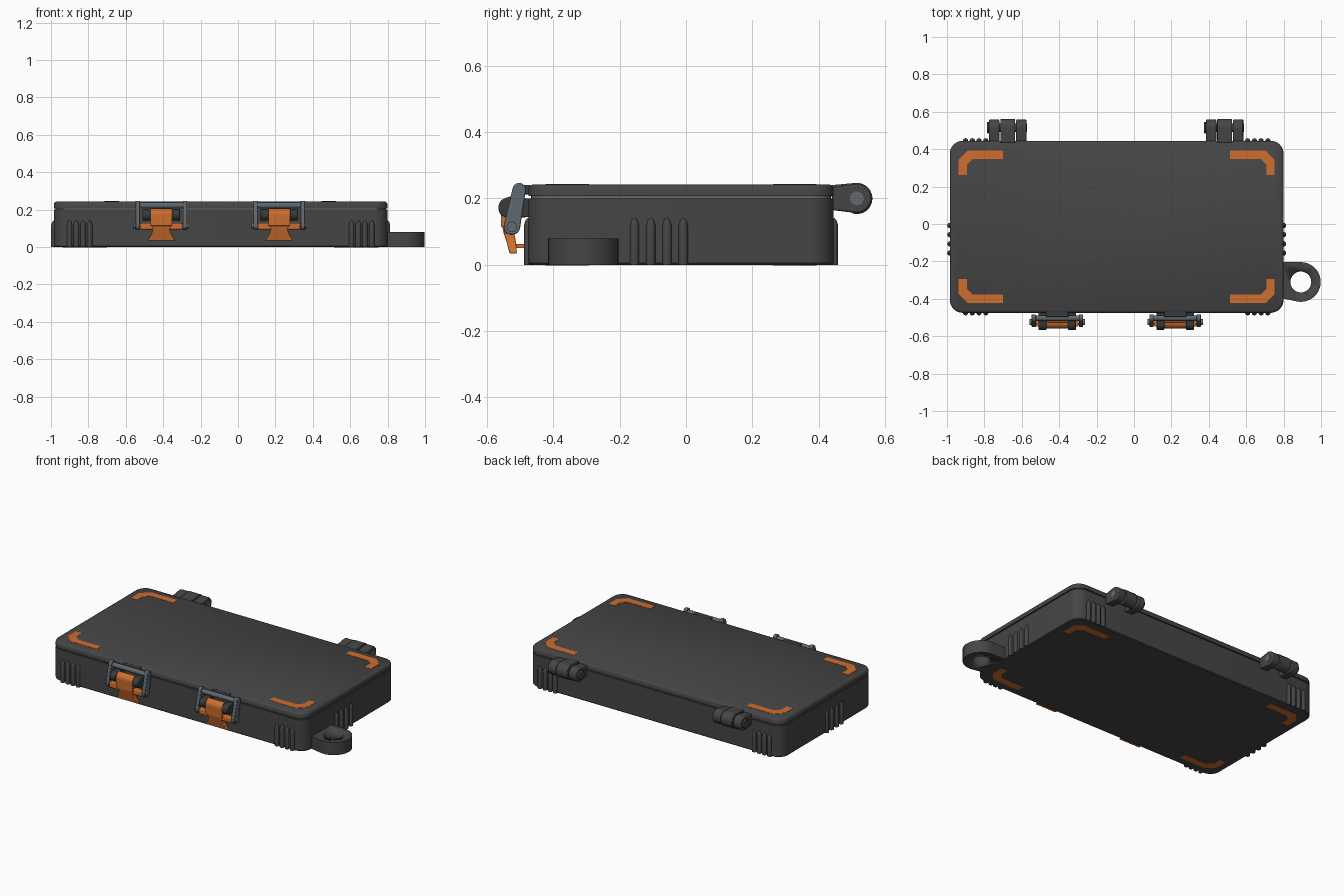
import bpy
import bmesh
from math import sin, cos, pi, radians
from mathutils import Vector

if "Cube" in bpy.data.objects:
    bpy.data.objects.remove(bpy.data.objects["Cube"])


def material(name, rgb):
    m = bpy.data.materials.new(name)
    m.use_nodes = True
    m.diffuse_color = (*rgb, 1)
    m.node_tree.nodes["Principled BSDF"].inputs["Base Color"].default_value = (*rgb, 1)
    return m


dark = material("dark plastic", (0.06, 0.06, 0.06))
black = material("black plastic", (0.04, 0.042, 0.045))
orange = material("orange", (0.62, 0.155, 0.027))
steel = material("blue grey metal", (0.115, 0.14, 0.16))

# Case centre and half sizes
CX, CY, HX, HY = -0.0925, -0.015, 0.8925, 0.46


def loft(name, loops, mat, bevel=0):
    """Skin a stack of equal-length loops and cap both ends."""
    bm = bmesh.new()
    rings = [[bm.verts.new(p) for p in loop] for loop in loops]
    n = len(rings[0])
    for a, b in zip(rings, rings[1:]):
        for i in range(n):
            j = (i + 1) % n
            bm.faces.new((a[i], a[j], b[j], b[i]))
    bm.faces.new(rings[0][::-1])
    bm.faces.new(rings[-1])
    bmesh.ops.recalc_face_normals(bm, faces=bm.faces)
    mesh = bpy.data.meshes.new(name)
    bm.to_mesh(mesh)
    bm.free()
    ob = bpy.data.objects.new(name, mesh)
    bpy.context.collection.objects.link(ob)
    mesh.materials.append(mat)
    if bevel:
        mod = ob.modifiers.new("bevel", "BEVEL")
        mod.width, mod.segments, mod.limit_method = bevel, 2, "ANGLE"
        mod.angle_limit = radians(40)
    bpy.ops.object.select_all(action="DESELECT")
    bpy.context.view_layer.objects.active = ob
    ob.select_set(True)
    bpy.ops.object.shade_smooth_by_angle(angle=radians(35))
    return ob


def prism(name, pts, axis, a, b, mat, bevel=0):
    """Extrude a 2D outline along an axis from a to b."""
    place = {"x": lambda u, v, t: (t, u, v),
             "y": lambda u, v, t: (u, t, v),
             "z": lambda u, v, t: (u, v, t)}[axis]
    return loft(name, [[place(u, v, t) for u, v in pts] for t in (a, b)], mat, bevel)


def box(name, x, y, z, mat, bevel=0):
    outline = [(x[0], y[0]), (x[1], y[0]), (x[1], y[1]), (x[0], y[1])]
    return prism(name, outline, "z", *z, mat, bevel)


def arc(c, r, start, end, n=16):
    angles = [radians(start + (end - start) * i / n) for i in range(n + 1)]
    return [(c[0] + r * cos(t), c[1] + r * sin(t)) for t in angles]


def circle(c, r, n=24):
    return arc(c, r, 0, 360, n)[:-1]


def capsule(p, rp, q, rq):
    """Outline of a bar with round ends, from p to q."""
    d = Vector(q) - Vector(p)
    turn = Vector((1, 0)).angle_signed(d) * -180 / pi
    return arc(q, rq, turn - 90, turn + 90, 10) + arc(p, rp, turn + 90, turn + 270, 10)


def case_loop(inset, z, r=0.07):
    """Rounded rectangle of the case plan."""
    pts = []
    for i, (sx, sy) in enumerate([(1, 1), (-1, 1), (-1, -1), (1, -1)]):
        c = (CX + sx * (HX - r), CY + sy * (HY - r))
        pts += arc(c, r - inset, i * 90, i * 90 + 90, 8)
    return [(x, y, z) for x, y in pts]


# Shell: base, seal and lid
loft("base", [case_loop(0.005, 0), case_loop(0, 0.005), case_loop(0, 0.2)], dark)
loft("seal", [case_loop(0.008, 0.199), case_loop(0.008, 0.208)], steel)
loft("lid", [case_loop(0, 0.207), case_loop(0, 0.229), case_loop(0.004, 0.237),
             case_loop(0.012, 0.242)], dark)


# Grip ribs with pointed tops
def rib(name, x, y):
    loft(name, [[(u, v, z) for u, v in circle((x, y), r, 12)]
                for r, z in ((0.014, 0), (0.014, 0.118), (0.009, 0.134), (0.002, 0.141))], dark)


for i in range(4):
    for sx in (-1, 1):
        rib("side_rib", CX + sx * HX, -0.155 + i * 0.049)
        for sy in (-1, 1):
            rib("corner_rib", CX + sx * (0.7 + i * 0.036), CY + sy * HY)

# Corner marks on the lid and underside
mark = [(0.607, 0.408), (0.795, 0.408), (0.845, 0.358), (0.845, 0.278),
        (0.8, 0.278), (0.8, 0.332), (0.769, 0.363), (0.607, 0.363)]
for sx in (-1, 1):
    for sy in (-1, 1):
        outline = [(CX + sx * u, CY + sy * v) for u, v in mark]
        prism("lid_corner_mark", outline, "z", 0.24, 0.2435, orange)
        prism("base_corner_mark", outline, "z", -0.0015, 0.002, orange)

# Lanyard loop with a round hole
eye = (0.892, -0.31)
loop_outline = arc(eye, 0.106, -100, 90, 28) + [(0.78, -0.204), (0.78, -0.395)]
lanyard = prism("lanyard_loop", loop_outline, "z", 0, 0.08, dark)
cutter = prism("lanyard_hole_cutter", circle(eye, 0.056, 32), "z", -0.1, 0.2, dark)
cutter.hide_render = True
cutter.hide_viewport = True
cutter.display_type = "WIRE"
hole = lanyard.modifiers.new("hole", "BOOLEAN")
hole.operation, hole.object = "DIFFERENCE", cutter

# Hinges: outer knuckles on the base, middle knuckle on the lid
pin = (0.515, 0.2)
for hx in (-0.675, 0.485):
    for a, b in ((-0.1, -0.045), (0.045, 0.1)):
        outline = arc(pin, 0.044, -100, 100, 20) + [(0.44, 0.232), (0.44, 0.165)]
        prism("hinge_knuckle", outline, "x", hx + a, hx + b, dark, 0.006)
    outline = arc(pin, 0.047, -105, 95, 20) + [(0.435, 0.24), (0.435, 0.209)]
    prism("hinge_lid_knuckle", outline, "x", hx - 0.04, hx + 0.04, dark, 0.003)
    prism("hinge_pin", circle(pin, 0.022, 8), "x", hx - 0.105, hx + 0.102, steel)
    prism("hinge_pin_head", circle(pin, 0.03, 16), "x", hx - 0.112, hx - 0.1, dark, 0.003)

# Latches
for lx in (-0.41, 0.22):
    # Wire-frame arms, upper bar and lower pivot
    for s in (-1, 1):
        arm = capsule((-0.525, 0.115), 0.025, (-0.503, 0.227), 0.02)
        prism("latch_arm", arm, "x", lx + s * 0.115, lx + s * 0.138, steel, 0.003)
        prism("latch_pivot_cap", circle((-0.525, 0.115), 0.016, 12), "x",
              lx + s * 0.13, lx + s * 0.148, steel)
        prism("latch_keeper", capsule((-0.47, 0.172), 0.028, (-0.535, 0.172), 0.031),
              "x", lx + s * 0.058, lx + s * 0.1, black, 0.004)
    prism("latch_bar", circle((-0.503, 0.222), 0.015, 12), "x", lx - 0.13, lx + 0.13, steel)
    prism("latch_pivot", circle((-0.525, 0.112), 0.016, 12), "x", lx - 0.12, lx + 0.12, orange)
    # Hook on the lid
    box("latch_hook", (lx - 0.06, lx + 0.06), (-0.498, -0.465), (0.212, 0.24), black, 0.004)
    # Lever: curved upper plate, wide shoulder and flared pull tab
    upper = arc((-0.525, 0.172), 0.034, 95, 190, 8) + [(-0.558, 0.115), (-0.53, 0.105),
                                                       (-0.52, 0.17)]
    prism("lever_upper", upper, "x", lx - 0.057, lx + 0.057, orange)
    box("lever_shoulder", (lx - 0.113, lx + 0.113), (-0.549, -0.515), (0.094, 0.128), orange, 0.006)
    loft("lever_tab", [[(lx - w, y0, z), (lx + w, y0, z), (lx + w, y1, z), (lx - w, y1, z)]
                       for w, y0, y1, z in ((0.052, -0.556, -0.525, 0.125),
                                            (0.045, -0.55, -0.518, 0.095),
                                            (0.056, -0.54, -0.512, 0.065),
                                            (0.075, -0.532, -0.51, 0.034))], orange, 0.003)
    box("lever_catch", (lx - 0.03, lx + 0.03), (-0.515, -0.47), (0.05, 0.062), orange)
